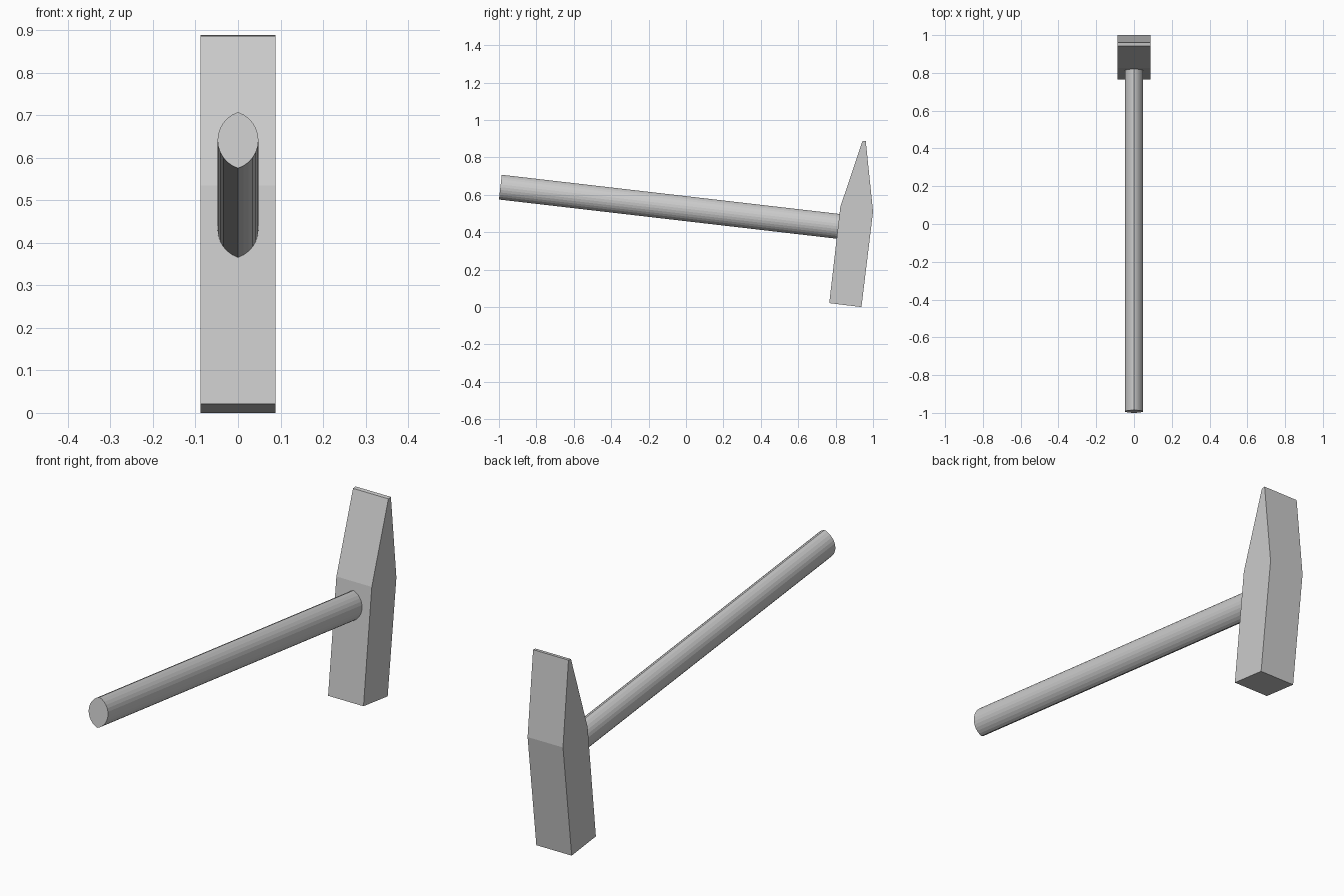
import bpy, bmesh
from math import sin, cos, asin
from mathutils import Vector

if "Cube" in bpy.data.objects:
    bpy.data.objects.remove(bpy.data.objects["Cube"])


def prism(name, ring, offset):
    """Closed solid made by sweeping a planar ring along an offset."""
    bm = bmesh.new()
    face = bm.faces.new([bm.verts.new(p) for p in ring])
    ext = bmesh.ops.extrude_face_region(bm, geom=[face], use_keep_orig=True)
    moved = [g for g in ext["geom"] if isinstance(g, bmesh.types.BMVert)]
    bmesh.ops.translate(bm, verts=moved, vec=offset)
    bmesh.ops.recalc_face_normals(bm, faces=bm.faces[:])
    mesh = bpy.data.meshes.new(name)
    bm.to_mesh(mesh)
    bm.free()
    obj = bpy.data.objects.new(name, mesh)
    bpy.context.collection.objects.link(obj)
    return obj


# Hammer head: wedge-topped side profile (y, z) swept across x
HALF_WIDTH = 0.088
profile = [(0.766, 0.021), (0.938, 0.0), (1.0, 0.51),
           (0.961, 0.888), (0.943, 0.886), (0.825, 0.535)]
prism("hammer_head", [(-HALF_WIDTH, y, z) for y, z in profile],
      Vector((2 * HALF_WIDTH, 0, 0)))

# Handle: lens cross-section from two arcs, tilted and sunk slightly into the head
HALF_W, HALF_H, STEPS = 0.048, 0.0665, 12
radius = (HALF_W ** 2 + HALF_H ** 2) / (2 * HALF_W)
span = asin(HALF_H / radius)
start = Vector((0, -0.9925, 0.641))
end = Vector((0, 0.84, 0.4285))
axis = (end - start).normalized()
up = Vector((0, -axis.z, axis.y))
ring = []
for side in (1, -1):
    for i in range(STEPS):
        a = -span + 2 * span * i / STEPS
        x = radius * cos(a) - (radius - HALF_W)
        ring.append(start + Vector((side * x, 0, 0)) + up * (side * radius * sin(a)))
prism("handle", ring, end - start)
